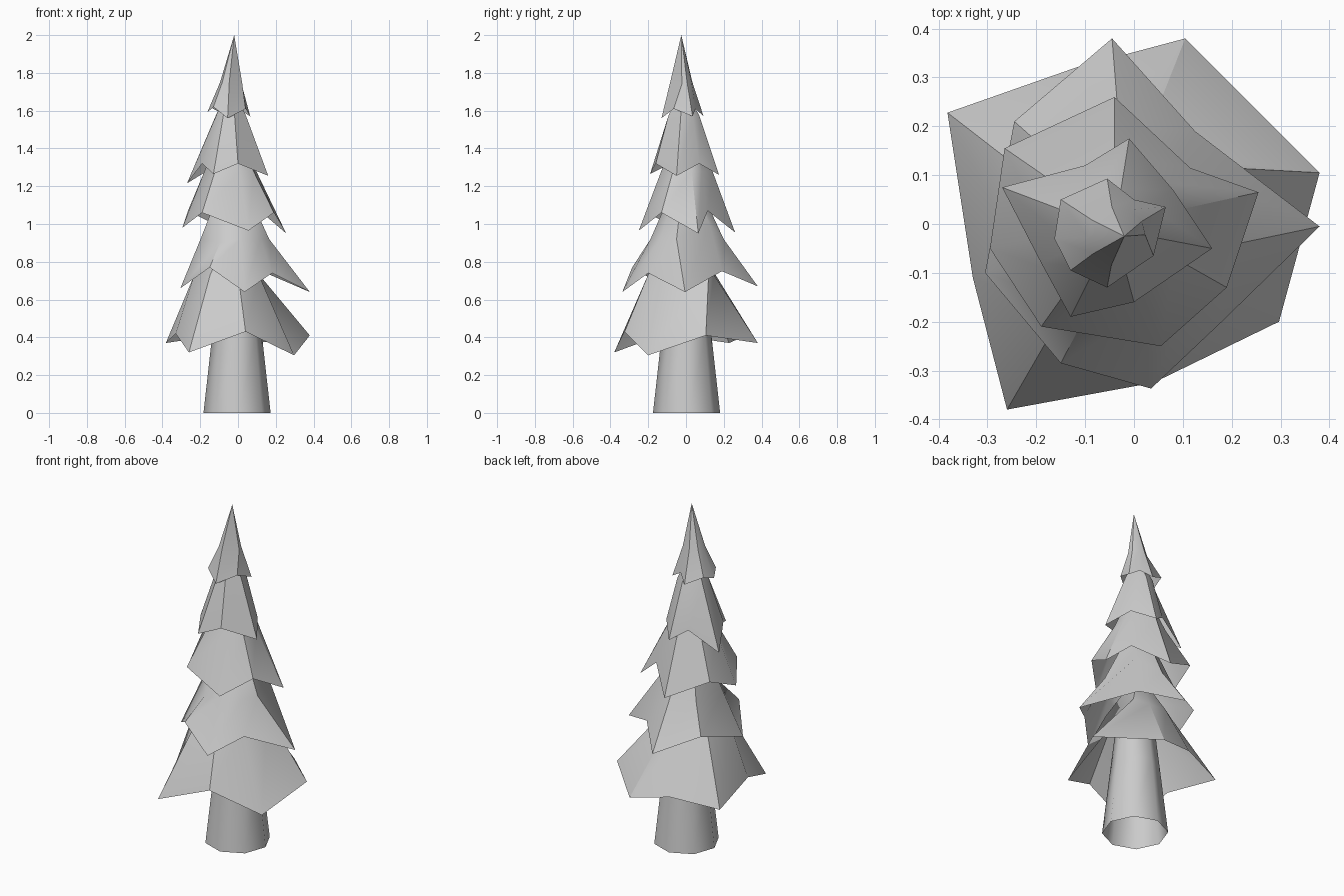
import bpy, math
from mathutils import Vector

if "Cube" in bpy.data.objects:
    bpy.data.objects.remove(bpy.data.objects["Cube"])


def add_object(name, verts, faces, angle):
    mesh = bpy.data.meshes.new(name)
    mesh.from_pydata(verts, [], faces)
    obj = bpy.data.objects.new(name, mesh)
    bpy.context.collection.objects.link(obj)
    bpy.ops.object.select_all(action='DESELECT')
    obj.select_set(True)
    bpy.context.view_layer.objects.active = obj
    bpy.ops.object.shade_smooth_by_angle(angle=math.radians(angle))
    return obj


def bands(rings, n):
    return [(r * n + i, r * n + (i + 1) % n, (r + 1) * n + (i + 1) % n, (r + 1) * n + i)
            for r in range(rings - 1) for i in range(n)]


def branch_tier(name, rim, centre, radius, mid_z, apex, moved={}):
    """Ragged skirt: rim of tips and notches, shoulder ring (some points moved), apex."""
    n = len(rim)
    verts = [Vector(p) for p in rim]
    for i, p in enumerate(rim):
        d = Vector((p[0] - centre[0], p[1] - centre[1])).normalized() * radius
        verts.append(Vector(moved.get(i, (centre[0] + d.x, centre[1] + d.y, mid_z))))
    verts.append(Vector(apex))
    faces = bands(2, n) + [(n + i, n + (i + 1) % n, 2 * n) for i in range(n)]
    add_object(name, verts, faces, 35)


# Tapered eight-sided trunk, open underneath
trunk = [(-0.005 + r * math.cos(a), 0.003 + r * math.sin(a), z)
         for r, z in ((0.178, 0), (0.133, 0.4), (0.093, 0.75))
         for a in (math.radians(3 + 45 * i) for i in range(8))]
add_object("trunk", trunk, bands(3, 8), 60)

# Branch tiers, bottom to top; rims alternate notch and tip counter-clockwise
branch_tier("branches_bottom",
            [(.38, .105, .41), (.105, .38, .37), (-.12, .32, .41), (-.382, .228, .37),
             (-.33, -.11, .42), (-.26, -.38, .32), (.04, -.325, .43), (.297, -.2, .305)],
            (-.055, -.025), .185, .73, (-.03, 0, 1.0), {0: (.105, .12, .74)})
branch_tier("branches_low",
            [(.38, -.005, .64), (.125, .19, .75), (-.045, .38, .67), (-.245, .21, .76),
             (-.305, -.1, .66), (-.15, -.285, .77), (.035, -.337, .64), (.18, -.2, .74)],
            (-.015, .005), .195, .92, (-.03, 0, 1.35),
            {0: (.165, -.05, .92), 1: (.09, .125, 1.0), 5: (-.095, -.18, .9)})
branch_tier("branches_middle",
            [(.255, .065, .95), (.115, .115, 1.07), (-.04, .26, .955), (-.265, .155, 1.07),
             (-.295, -.05, .98), (-.19, -.21, 1.06), (.055, -.25, .965), (.19, -.13, 1.06)],
            (-.04, .0), .14, 1.28, (-.04, -.01, 1.6))
branch_tier("branches_high",
            [(.16, -.05, 1.255), (.08, .07, 1.32), (-.01, .175, 1.26), (-.1, .12, 1.32),
             (-.27, .075, 1.215), (-.19, -.08, 1.32), (-.13, -.19, 1.265), (0, -.16, 1.32)],
            (-.04, -.012), .085, 1.57, (-.035, -.02, 1.75))
branch_tier("branches_top",
            [(.065, .035, 1.57), (0, .05, 1.61), (-.055, .093, 1.57), (-.15, .05, 1.62),
             (-.163, -.03, 1.59), (-.13, -.095, 1.62), (-.055, -.13, 1.56), (.04, -.065, 1.61)],
            (-.035, -.025), .06, 1.75, (-.02, -.025, 2.0), {7: (.023, -.022, 1.74)})
